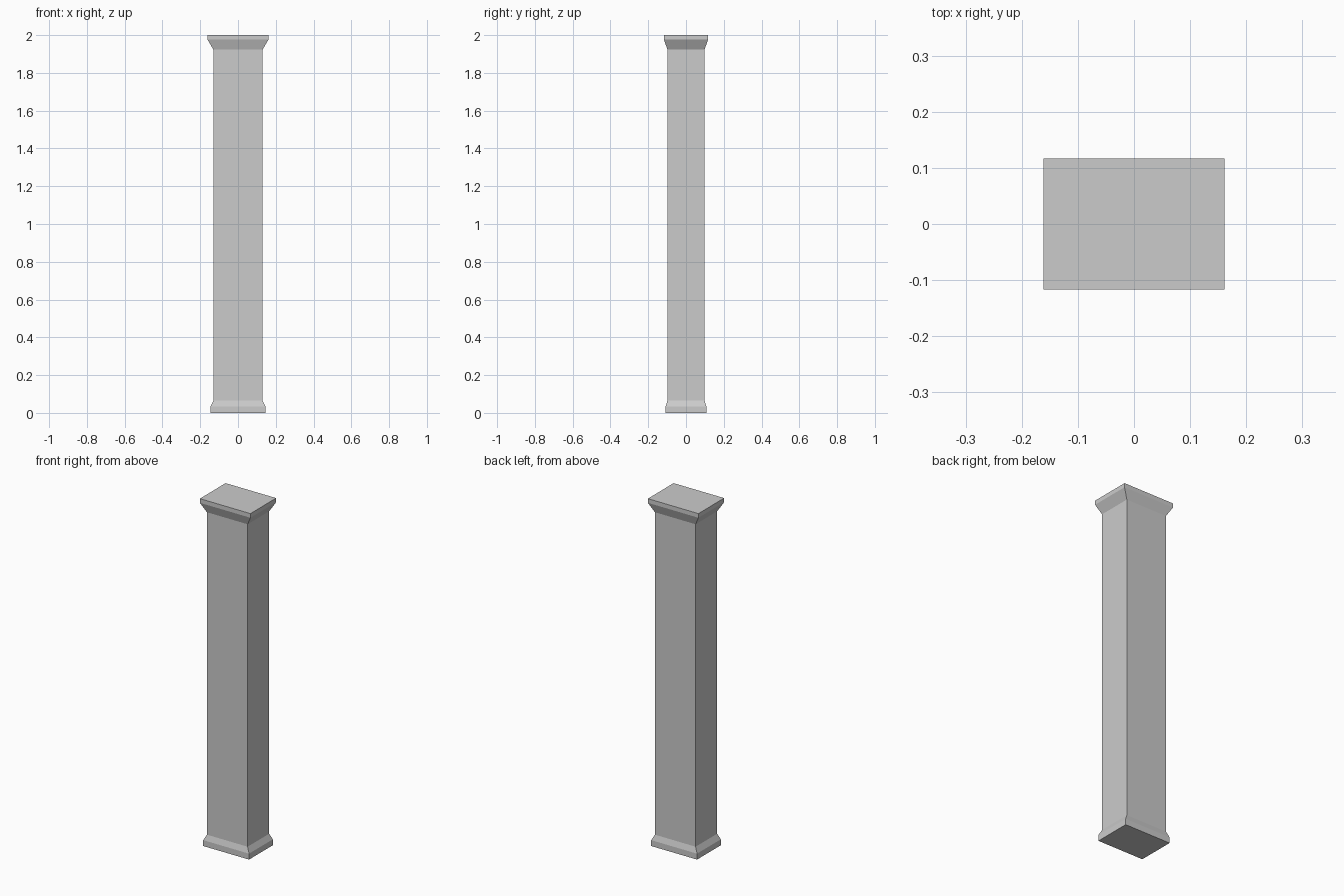
import bpy
import bmesh

cube = bpy.data.objects.get("Cube")
if cube:
    bpy.data.objects.remove(cube, do_unlink=True)

# Plain stone grey for the whole pillar
stone = bpy.data.materials.new("stone grey")
stone.use_nodes = True
grey = (0.6, 0.6, 0.6, 1)
stone.diffuse_color = grey
stone.node_tree.nodes["Principled BSDF"].inputs["Base Color"].default_value = grey

# Profile from the ground up: half width, half depth, height
profile = [
    (0.146, 0.108, 0.0),    # plinth
    (0.146, 0.108, 0.034),
    (0.130, 0.098, 0.066),  # shaft
    (0.130, 0.098, 1.923),
    (0.161, 0.117, 1.976),  # capital
    (0.161, 0.117, 2.0),
]
corners = [(-1, -1), (1, -1), (1, 1), (-1, 1)]

# Stack rectangular rings and bridge each pair
bm = bmesh.new()
rings = [[bm.verts.new((sx * w, sy * d, z)) for sx, sy in corners]
         for w, d, z in profile]
for low, high in zip(rings, rings[1:]):
    for i in range(4):
        j = (i + 1) % 4
        bm.faces.new((low[i], low[j], high[j], high[i]))
bm.faces.new(reversed(rings[0]))
bm.faces.new(rings[-1])

mesh = bpy.data.meshes.new("pillar")
bm.to_mesh(mesh)
bm.free()
mesh.materials.append(stone)
pillar = bpy.data.objects.new("pillar", mesh)
bpy.context.collection.objects.link(pillar)
